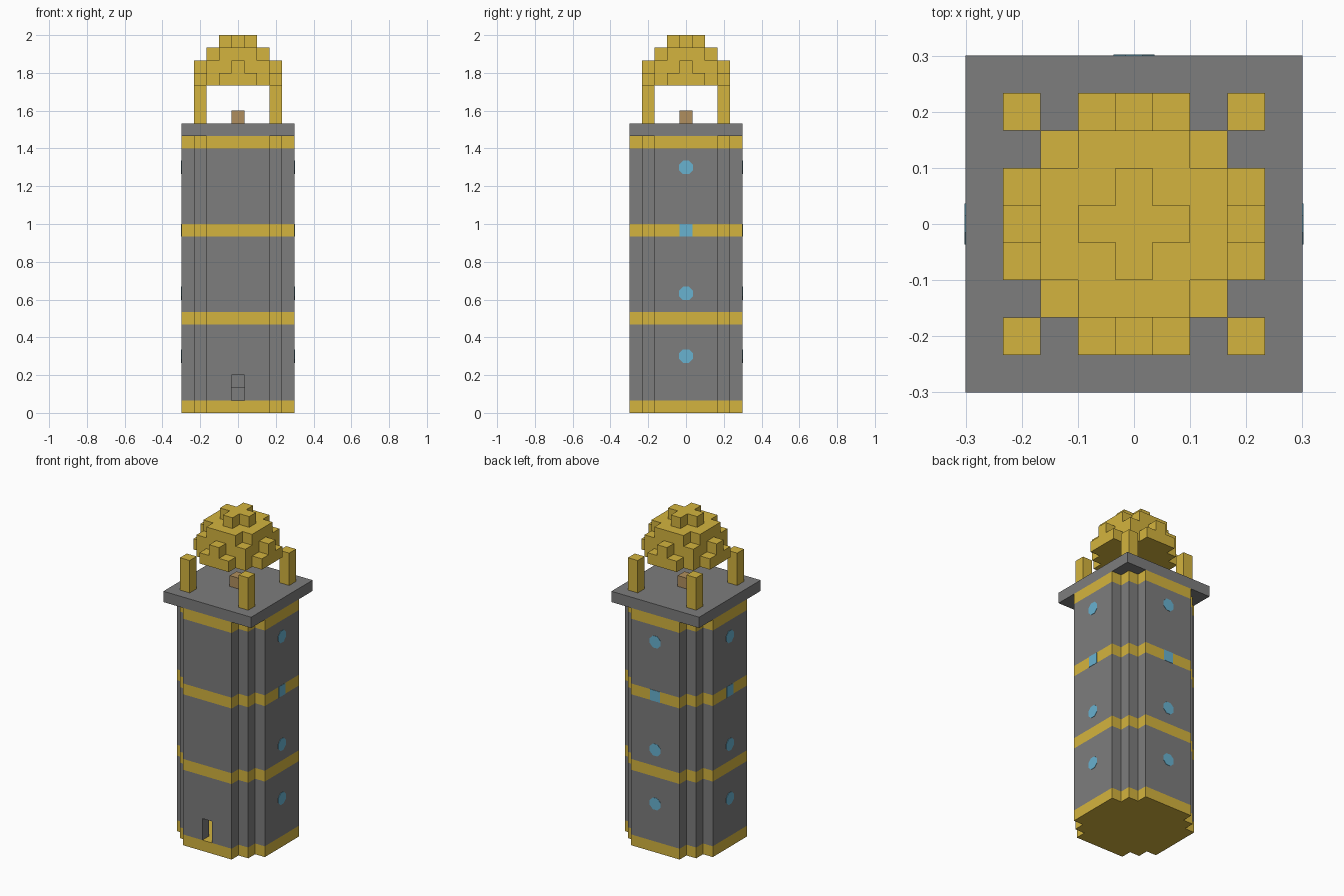
import bpy, bmesh, math
from mathutils import Vector, Matrix

U = 1 / 15  # block size

if "Cube" in bpy.data.objects:
    bpy.data.objects.remove(bpy.data.objects["Cube"])


def material(name, srgb):
    col = [(c / 255 / 12.92 if c < 11 else ((c / 255 + 0.055) / 1.055) ** 2.4) for c in srgb] + [1]
    m = bpy.data.materials.new(name)
    m.use_nodes = True
    m.diffuse_color = col
    m.node_tree.nodes["Principled BSDF"].inputs["Base Color"].default_value = col
    return m


STONE = material("grey_stone", (125, 125, 125))
GOLD = material("gold", (212, 180, 62))
GLASS = material("blue_glass", (104, 178, 208))
WOOD = material("brown_wood", (176, 143, 94))


def finish(name, bm, mats):
    me = bpy.data.meshes.new(name)
    bm.to_mesh(me)
    bm.free()
    for m in mats:
        me.materials.append(m)
    ob = bpy.data.objects.new(name, me)
    bpy.context.collection.objects.link(ob)
    return ob


def block(name, centre, size, mat):
    """Box given in block units."""
    bm = bmesh.new()
    bmesh.ops.create_cube(bm, size=1)
    for v in bm.verts:
        v.co = Vector([(v.co[i] * size[i] + centre[i]) * U for i in range(3)])
    return finish(name, bm, [mat])


def add_cells(bm, cells, rule=lambda k: 0):
    """Outer skin of a set of grid cells; rule gives the material by layer."""
    first = len(bm.verts)
    corners = {}

    def corner(p):
        key = tuple(round(c * 2) for c in p)
        if key not in corners:
            corners[key] = bm.verts.new(p * U)
        return corners[key]

    for cell in cells:
        mid = Vector(cell) + Vector((0, 0, 0.5))
        for axis in range(3):
            for sign in (-1, 1):
                n = Vector((0, 0, 0))
                n[axis] = sign
                if tuple(cell[i] + int(n[i]) for i in range(3)) in cells:
                    continue
                a = Vector((0, 0, 0))
                a[(axis + 1) % 3] = 0.5
                b = n.cross(a)
                p = mid + n / 2
                f = bm.faces.new([corner(p + d) for d in (a + b, b - a, -a - b, a - b)])
                f.material_index = rule(cell[2])
                f.normal_update()
                if f.normal.dot(n) < 0:
                    f.normal_flip()


def merge_flat(bm):
    bmesh.ops.dissolve_limit(bm, angle_limit=0.01, verts=bm.verts[:],
                             edges=bm.edges[:], delimit={'MATERIAL'})


# Hollow stepped tower with gold bands and a doorway
span = range(-4, 5)


def inside(i, j):
    return abs(i) <= 3 and abs(j) <= 3 and abs(i) + abs(j) <= 5


tower = {(i, j, k) for i in span for j in span for k in range(22)
         if abs(i) + abs(j) <= 6 and (k in (0, 21) or not inside(i, j))}
tower -= {(0, -4, 1), (0, -4, 2)}
bm = bmesh.new()
add_cells(bm, tower, lambda k: 1 if k % 7 == 0 else 0)
merge_flat(bm)
finish("tower", bm, [STONE, GOLD])

# Step inside the doorway
block("inner_step", (0, 3, 1.5), (3, 1, 1), STONE)

# Windows on the two sides and the back
for side, turn in (("left", 0), ("back", 90), ("right", 180)):
    for n, layer in enumerate((4, 9, 14, 19)):
        bm = bmesh.new()
        square = layer == 14
        sides = 4 if square else 8
        radius = 0.0333 * math.sqrt(2) if square else 0.0395
        bmesh.ops.create_cone(bm, cap_ends=True, segments=sides, radius1=radius,
                              radius2=radius, depth=0.004,
                              matrix=Matrix.Rotation(math.pi / sides, 4, 'Z'))
        place = (Matrix.Rotation(math.radians(turn), 4, 'Z')
                 @ Matrix.Translation((0.3, 0, (layer + 0.5) * U))
                 @ Matrix.Rotation(math.pi / 2, 4, 'Y'))
        bm.transform(place)
        finish(f"{side}_window_{n + 1}", bm, [GLASS])

# Platform, corner posts and the small centre block
block("platform", (0, 0, 22.5), (9, 9, 1), STONE)
for x, xn in ((3, "left"), (-3, "right")):
    for y, yn in ((-3, "front"), (3, "back")):
        block(f"{yn}_{xn}_post", (x, y, 24.5), (1, 1, 3), GOLD)
block("centre_block", (0, 0, 23.5), (1, 1, 1), WOOD)

# Stepped dome, one solid slab per layer
dome_layers = (
    lambda a, b: a + b <= 4,
    lambda a, b: max(a, b) <= 2 or (max(a, b) == 3 and min(a, b) == 0),
    lambda a, b: max(a, b) <= 2 and a + b <= 3,
    lambda a, b: a + b <= 1,
)
bm = bmesh.new()
for n, shape in enumerate(dome_layers):
    add_cells(bm, {(i, j, 26 + n) for i in span for j in span
                   if max(abs(i), abs(j)) <= 3 and shape(abs(i), abs(j))})
merge_flat(bm)
finish("dome", bm, [GOLD])
